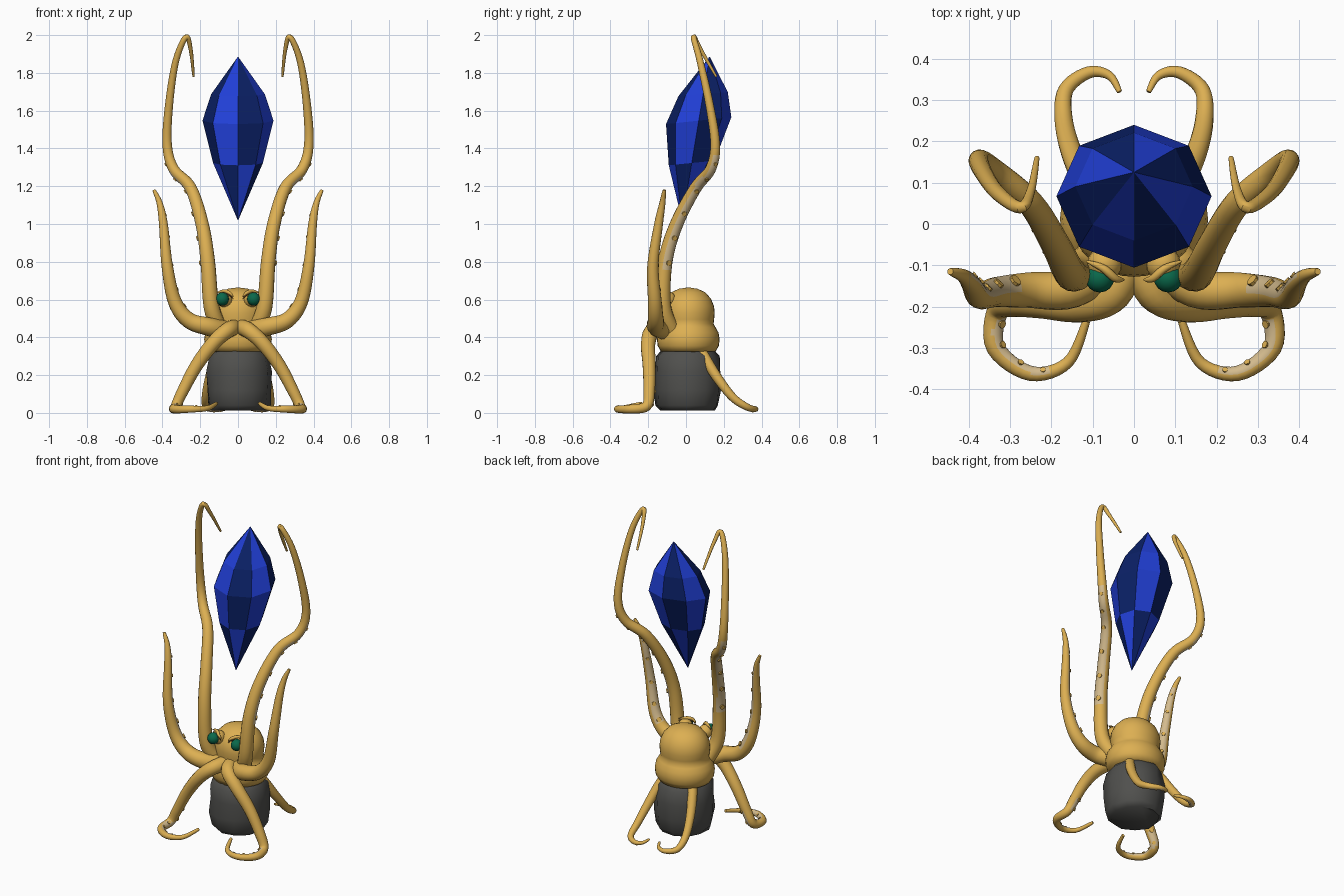
import bpy, bmesh, math, random
from mathutils import Vector, Matrix

cube = bpy.data.objects.get("Cube")
if cube:
    bpy.data.objects.remove(cube, do_unlink=True)
random.seed(4)


def material(name, rgb):
    m = bpy.data.materials.new(name)
    m.use_nodes = True
    m.diffuse_color = (*rgb, 1)
    m.node_tree.nodes["Principled BSDF"].inputs["Base Color"].default_value = (*rgb, 1)
    return m


GOLD = material("golden skin", (0.72, 0.43, 0.085))
PALE = material("pale underside", (0.66, 0.5, 0.27))
GREEN = material("green eye", (0.003, 0.14, 0.07))
BROWN = material("brown brow", (0.2, 0.08, 0.02))
GREY = material("dark rock", (0.08, 0.08, 0.075))
BLUE = material("bright blue", (0.015, 0.05, 0.68))
NAVY = material("deep blue", (0.003, 0.014, 0.13))


def finish(name, bm, mats, smooth=None):
    bmesh.ops.recalc_face_normals(bm, faces=bm.faces[:])
    me = bpy.data.meshes.new(name)
    bm.to_mesh(me)
    bm.free()
    ob = bpy.data.objects.new(name, me)
    bpy.context.collection.objects.link(ob)
    for m in mats:
        me.materials.append(m)
    if smooth:
        bpy.ops.object.select_all(action='DESELECT')
        ob.select_set(True)
        bpy.context.view_layer.objects.active = ob
        bpy.ops.object.shade_smooth_by_angle(angle=math.radians(smooth))


def skin_rings(bm, rings):
    """Join rings of vertices with quads and return the faces row by row."""
    rows = []
    n = len(rings[0])
    for a, b in zip(rings, rings[1:]):
        rows.append([bm.faces.new((a[i], a[(i + 1) % n], b[(i + 1) % n], b[i])) for i in range(n)])
    bm.faces.new(rings[0])
    bm.faces.new(rings[-1])
    return rows


def lathe(bm, profile, sides, centre=(0, 0), jitter=0):
    rings = []
    for r, z in profile:
        ring = []
        for i in range(sides):
            a = math.tau * i / sides
            q = r * (1 + random.uniform(-jitter, jitter))
            ring.append(bm.verts.new((centre[0] + q * math.cos(a), centre[1] + q * math.sin(a), z)))
        rings.append(ring)
    return skin_rings(bm, rings)


def spline(points, steps):
    """Smooth path through the given points."""
    p = [points[0]] + points + [points[-1]]
    out = []
    for a, b, c, d in zip(p, p[1:], p[2:], p[3:]):
        for k in range(steps):
            t = k / steps
            out.append((2 * b + (c - a) * t + (2 * a - 5 * b + 4 * c - d) * t ** 2
                        + (3 * b - a - 3 * c + d) * t ** 3) / 2)
    return out + [points[-1]]


def tube(bm, path, radius, sides=12):
    """Sweep a round section along a path; radius is a function of 0..1."""
    rings, n = [], len(path)
    side = Vector((0.3, 0.9, 0.2))
    for i, p in enumerate(path):
        t = (path[min(i + 1, n - 1)] - path[max(i - 1, 0)]).normalized()
        side = (side - t * side.dot(t)).normalized()
        up = t.cross(side)
        r = radius(i / (n - 1))
        rings.append([bm.verts.new(p + r * (side * math.cos(a) + up * math.sin(a)))
                      for a in (math.tau * k / sides for k in range(sides))])
    return skin_rings(bm, rings)


# Arms: path on the left side, thickness at root and tip, direction and span of the suckers
ARMS = {
    "raised_arm": ([(.09, -.07, .43), (.14, -.12, .56), (.16, -.11, .8), (.19, -.05, 1), (.25, .05, 1.19),
                    (.34, .13, 1.29), (.375, .155, 1.42), (.365, .125, 1.63), (.33, .075, 1.86),
                    (.275, .04, 1.99), (.25, .08, 1.92), (.235, .16, 1.78)],
                   .045, .006, (.8, .5, .3), (.17, .52)),
    "side_arm": ([(.05, -.08, .43), (.15, -.155, .455), (.26, -.16, .49), (.335, -.165, .59), (.375, -.175, .78),
                  (.395, -.145, 1), (.415, -.125, 1.11), (.445, -.115, 1.18)],
                 .055, .008, (-.5, .6, .6), (.36, .85)),
    "front_arm": ([(.01, -.07, .45), (.05, -.17, .44), (.13, -.2, .37), (.22, -.195, .25), (.29, -.195, .12),
                   (.33, -.21, .035), (.335, -.3, .02), (.25, -.362, .02), (.16, -.335, .025), (.115, -.235, .05)],
                  .046, .009, (-.6, .45, .6), (.45, .85)),
    "back_arm": ([(.07, .05, .37), (.115, .1, .29), (.15, .17, .18), (.17, .25, .08), (.165, .325, .03),
                  (.11, .367, .02), (.06, .36, .025), (.035, .32, .04)],
                 .033, .006, (-.3, -.2, -.9), (.6, .8)),
}

for part, (pts, r0, r1, facing, span) in ARMS.items():
    for label, s in (("left", 1), ("right", -1)):
        path = spline([Vector((x * s, y, z)) for x, y, z in pts], 6)
        look = Vector((facing[0] * s, *facing[1:]))
        radius = lambda t: r1 + (r0 - r1) * (1 - t) ** 0.9
        bm = bmesh.new()
        rows = tube(bm, path, radius, 16)
        bmesh.ops.recalc_face_normals(bm, faces=bm.faces[:])
        last = len(path) - 1
        for i in range(int(span[0] * last), int(span[1] * last)):
            t = (path[i + 1] - path[i - 1]).normalized()
            out = (look - t * look.dot(t)).normalized()
            # Pale strip along the underside
            for f in rows[i]:
                f.material_index = int(f.normal.dot(out) > 0.68)
            # Small suckers
            if i % 4 == 0:
                r = radius(i / last)
                place = Matrix.Translation(path[i] + out * r) @ out.to_track_quat('Z', 'Y').to_matrix().to_4x4()
                bmesh.ops.create_cone(bm, cap_ends=True, segments=8, radius1=r * .35, radius2=r * .4,
                                      depth=r * .35, matrix=place)
        finish(f"{label}_{part}", bm, [GOLD, PALE], 40)

# Head and the swollen collar below it
bm = bmesh.new()
lathe(bm, [(.01, .663), (.05, .657), (.09, .638), (.12, .605), (.136, .565), (.14, .53), (.137, .495), (.134, .472),
           (.145, .452), (.16, .425), (.166, .39), (.162, .355), (.145, .325), (.02, .315)], 32, (0, .012))
for v in bm.verts:
    v.co.x *= 1.08
finish("head", bm, [GOLD], 60)

# Eyes, sockets, lids and brows
for label, s in (("left", 1), ("right", -1)):
    centre = Vector((.083 * s, -.131, .603))
    for part, mat, radius, shift in (("eye", GREEN, .035, (0, 0, 0)),
                                     ("eye_socket", GOLD, .042, (-.012 * s, .035, -.002))):
        bm = bmesh.new()
        bmesh.ops.create_uvsphere(bm, u_segments=16, v_segments=10, radius=radius,
                                  matrix=Matrix.Translation(centre + Vector(shift)))
        finish(f"{label}_{part}", bm, [mat], 60)
    for part, mat, drop, thick in (("eyelid", GOLD, 0, .008), ("brow", BROWN, .011, .004)):
        line = [Vector((x * s, y, z - drop)) for x, y, z in
                ((.025, -.135, .615), (.045, -.132, .635), (.075, -.107, .645), (.115, -.09, .635))]
        bm = bmesh.new()
        tube(bm, spline(line, 5), lambda t: thick * (.3 + math.sin(math.pi * t)), 8)
        finish(f"{label}_{part}", bm, [mat], 60)

# Rock pedestal
bm = bmesh.new()
lathe(bm, [(.145, .012), (.165, .04), (.176, .12), (.178, .22), (.165, .3), (.12, .35)], 11, (.003, .008), .045)
finish("rock", bm, [GREY], 50)

# Tilted crystal: alternating facets, swapped on the lower point
bm = bmesh.new()
rows = lathe(bm, [(.001, 1.02), (.132, 1.32), (.188, 1.54), (.142, 1.68), (.001, 1.885)], 8)
for j, row in enumerate(rows):
    for i, f in enumerate(row):
        f.material_index = (i + (j > 0)) % 2
for v in bm.verts:
    v.co.y = v.co.y * .92 - .02 + .145 * (v.co.z - 1.02) / .865
    v.co.z += .6 * v.co.y * (1.885 - v.co.z) * (v.co.z - 1.02)
finish("crystal", bm, [BLUE, NAVY])
